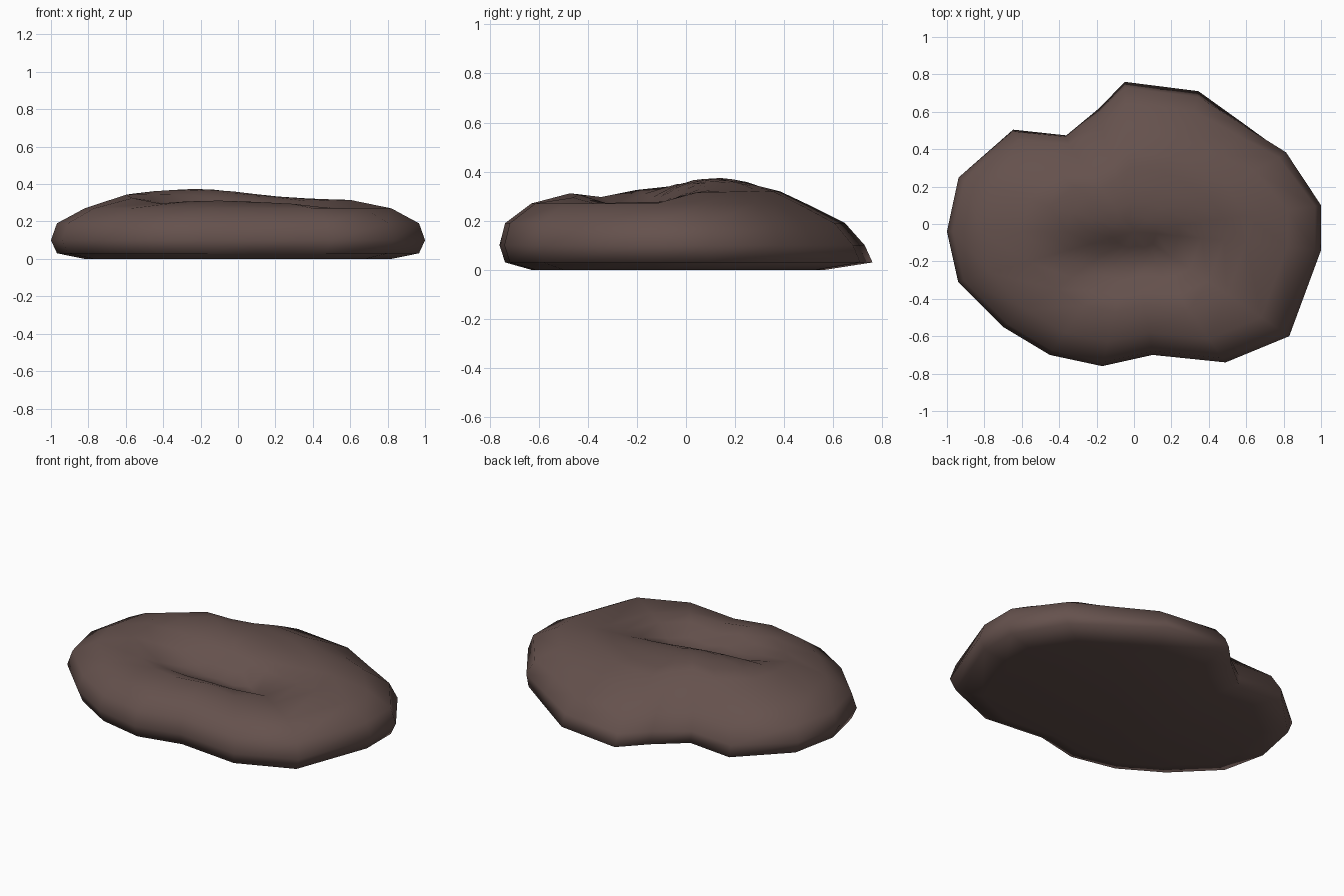
import bpy, bmesh
from math import exp

if "Cube" in bpy.data.objects:
    bpy.data.objects.remove(bpy.data.objects["Cube"])

# Plan outline of the boulder, counter-clockwise
OUTLINE = [(1, .1), (.82, .39), (.6, .54), (.35, .71), (-.05, .76), (-.19, .62), (-.37, .48),
           (-.66, .51), (-.94, .25), (-1, -.04), (-.94, -.31), (-.7, -.55), (-.45, -.70),
           (-.17, -.76), (.1, -.70), (.49, -.74), (.83, -.60), (1, -.14)]
CY = -.04

# Wall rings: height, outline scale at the front and sides, outline scale at the back
WALL = [(0, .82, .76), (.03, .968, 1), (.10, 1, .96), (.19, .968, .86), (.27, .82, .66)]
TOP = [.60, .48, .36, .24, .12]


def clamp(t):
    return min(1, max(0, t))


def top_height(x, y):
    """Top with a broad hump, a hollow in front of it and a low front right."""
    hump = .06 * exp(-((x + .24) / .42) ** 2 - ((y - .03) / .28) ** 4)
    hollow = .12 * exp(-((x - .03) / .48) ** 4 - ((y + .20) / .15) ** 2)
    low = .045 * clamp((x - .15) / .3) * clamp((.05 - y) / .15)
    return .316 + hump - max(hollow, low)


bm = bmesh.new()


def ring(fn):
    return [bm.verts.new(fn(x, y)) for x, y in OUTLINE]


def backness(y):
    return clamp((y - .2) / .45)


def wall_point(z, front, back):
    def fn(x, y):
        s = front + (back - front) * backness(y)
        return x * (front + s) / 2, CY + (y - CY) * s, z
    return fn


def top_point(s):
    def fn(x, y):
        px = x * s
        py = CY + (y - CY) * s * (1 - .12 * backness(y))
        return px, py, top_height(px, py)
    return fn


rings = [ring(wall_point(*w)) for w in WALL] + [ring(top_point(s)) for s in TOP]
n = len(OUTLINE)
for a, b in zip(rings, rings[1:]):
    for i in range(n):
        j = (i + 1) % n
        bm.faces.new((a[i], a[j], b[j], b[i]))

# Flat underside and centre of the top
bm.faces.new(rings[0][::-1])
peak = bm.verts.new((0, CY, top_height(0, CY)))
for i in range(n):
    bm.faces.new((rings[-1][i], rings[-1][(i + 1) % n], peak))
bmesh.ops.recalc_face_normals(bm, faces=bm.faces)
for f in bm.faces:
    f.smooth = True

mesh = bpy.data.meshes.new("boulder")
bm.to_mesh(mesh)
bm.free()
boulder = bpy.data.objects.new("boulder", mesh)
bpy.context.collection.objects.link(boulder)

# Brown stone
stone = bpy.data.materials.new("brown_stone")
stone.diffuse_color = (.13, .083, .074, 1)
stone.use_nodes = True
stone.node_tree.nodes["Principled BSDF"].inputs["Base Color"].default_value = stone.diffuse_color
mesh.materials.append(stone)
